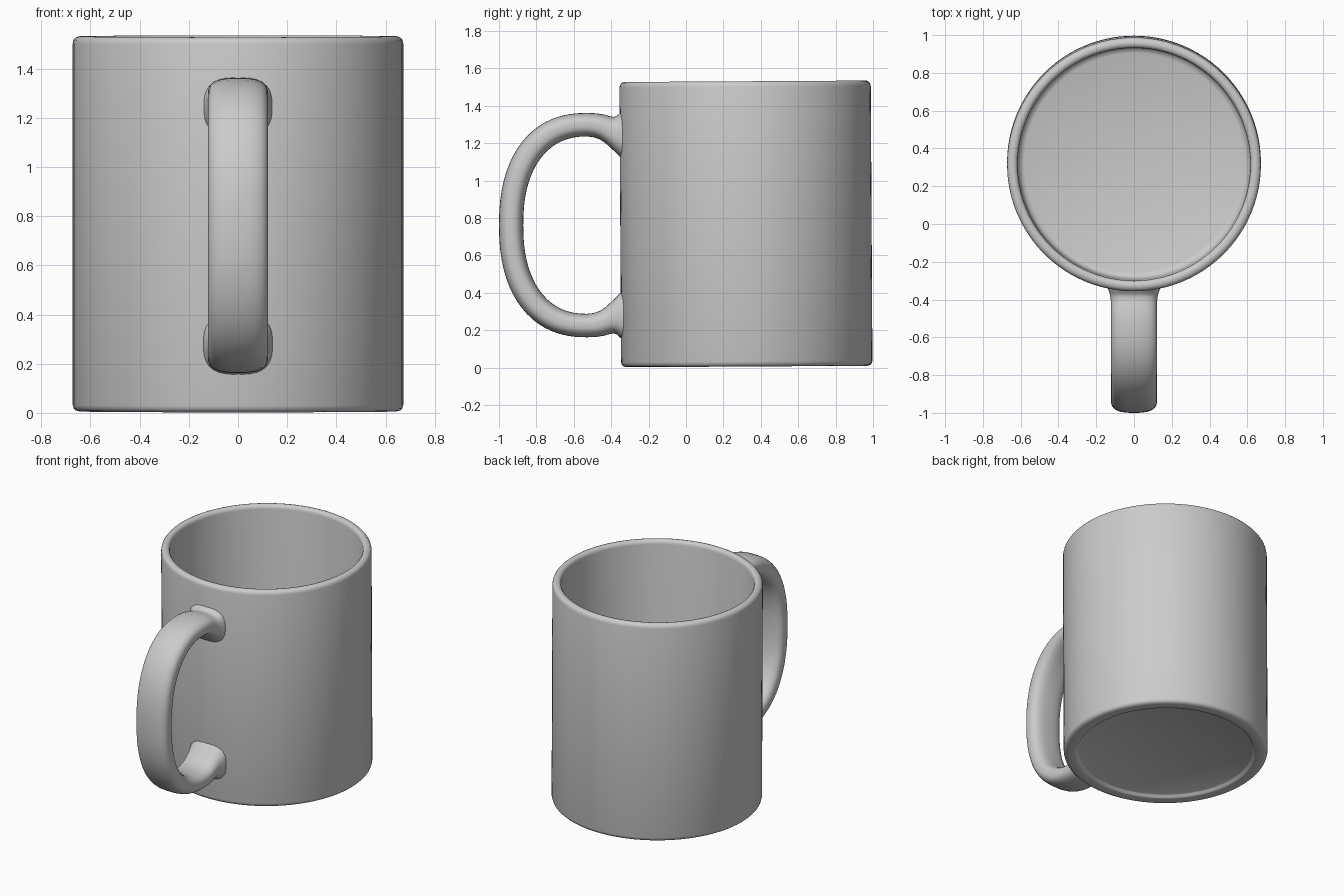
import bpy, bmesh, math

cube = bpy.data.objects.get("Cube")
if cube:
    bpy.data.objects.remove(cube, do_unlink=True)

# One glazed grey for the whole mug
GREY = (0.6, 0.6, 0.6, 1.0)
mat = bpy.data.materials.new("grey ceramic")
mat.use_nodes = True
mat.diffuse_color = GREY
mat.node_tree.nodes["Principled BSDF"].inputs["Base Color"].default_value = GREY


def finish(name, bm, angle):
    bmesh.ops.recalc_face_normals(bm, faces=bm.faces[:])
    mesh = bpy.data.meshes.new(name)
    bm.to_mesh(mesh)
    bm.free()
    mesh.materials.append(mat)
    obj = bpy.data.objects.new(name, mesh)
    bpy.context.collection.objects.link(obj)
    bpy.ops.object.select_all(action='DESELECT')
    bpy.context.view_layer.objects.active = obj
    obj.select_set(True)
    bpy.ops.object.shade_smooth_by_angle(angle=math.radians(angle))
    return obj


def skin(bm, rings):
    """Bridge consecutive closed rings and cap both ends."""
    loops = [[bm.verts.new(p) for p in ring] for ring in rings]
    n = len(loops[0])
    for a, b in zip(loops, loops[1:]):
        for i in range(n):
            j = (i + 1) % n
            bm.faces.new((a[i], a[j], b[j], b[i]))
    bm.faces.new(loops[0])
    bm.faces.new(loops[-1])


# Cup: (radius, height) from the recessed underside, up the wall, over the rim, to the floor
SIDES = 96
profile = [
    (0.570, 0.020), (0.578, 0.016), (0.586, 0.004), (0.596, 0.0), (0.645, 0.0),
    (0.659, 0.004), (0.668, 0.013), (0.672, 0.027),
    (0.672, 1.496), (0.669, 1.510), (0.661, 1.520), (0.648, 1.525), (0.637, 1.525),
    (0.626, 1.521), (0.619, 1.512), (0.616, 1.498),
    (0.616, 0.150), (0.612, 0.125), (0.601, 0.108), (0.580, 0.100),
]
bm = bmesh.new()
skin(bm, [[(r * math.cos(math.tau * i / SIDES), r * math.sin(math.tau * i / SIDES), z)
           for i in range(SIDES)] for r, z in profile])
cup = finish("cup", bm, 50)
cup.location = (0, 0.325, 0.006)
cup.rotation_euler.x = 0.006  # the cup leans very slightly toward the handle

# Handle: stations of (outer y, outer z, inner y, inner z, half width), z measured from its middle
MID = 0.762
HALF_WIDTH = 0.122
POWER = 2 / 2.3


def arc(t, a, b):
    return -0.53 - a * math.cos(t) ** POWER, b * math.sin(t) ** POWER


STEPS = 18
half = []
for k in range(STEPS + 1):
    t = min(math.pi / 2 * k / STEPS, math.pi / 2 - 1e-6)
    half.append((*arc(t, 0.47, 0.60), *arc(t, 0.34, 0.474), HALF_WIDTH))
# Flared root running into the cup wall
half += [
    (-0.480, 0.598, -0.495, 0.470, 0.122), (-0.440, 0.592, -0.460, 0.458, 0.122),
    (-0.410, 0.583, -0.428, 0.436, 0.122), (-0.385, 0.579, -0.402, 0.412, 0.124),
    (-0.367, 0.586, -0.378, 0.390, 0.128), (-0.354, 0.602, -0.357, 0.368, 0.134),
    (-0.335, 0.612, -0.335, 0.352, 0.141), (-0.315, 0.612, -0.315, 0.352, 0.141),
]
stations = [(oy, -oz, iy, -iz, w) for oy, oz, iy, iz, w in reversed(half[1:])] + half


def section(oy, oz, iy, iz, w, count=32, power=2 / 2.7):
    """Rounded-rectangle ring between the outer and inner edge points."""
    ring = []
    for i in range(count):
        a = math.tau * (i + 0.5) / count
        c = math.copysign(abs(math.cos(a)) ** power, math.cos(a))
        s = math.copysign(abs(math.sin(a)) ** power, math.sin(a))
        f = (1 + s) / 2
        ring.append((w * c, iy + (oy - iy) * f, MID + iz + (oz - iz) * f))
    return ring


bm = bmesh.new()
skin(bm, [section(*st) for st in stations])
finish("handle", bm, 60)
